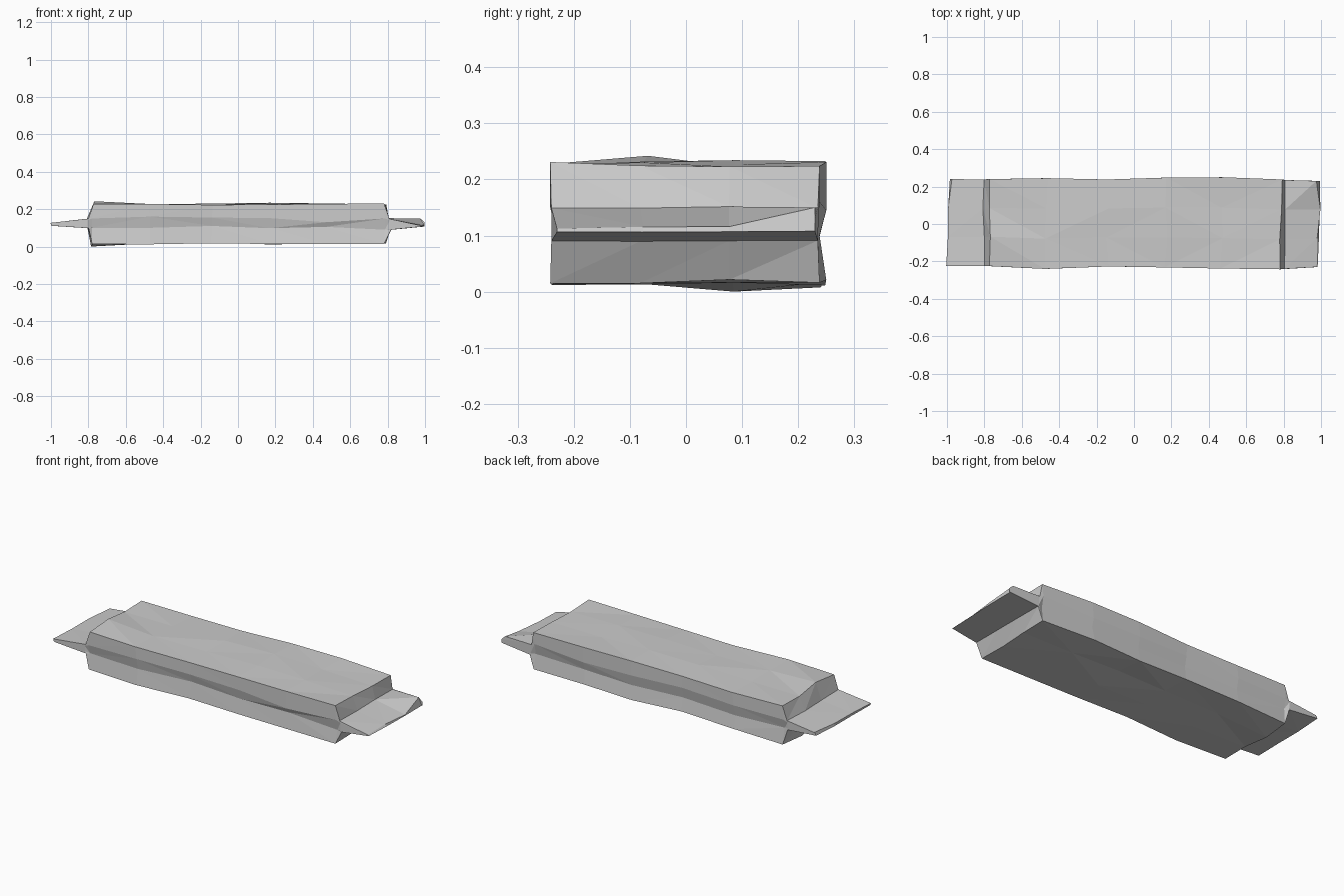
import bpy, bmesh, random
from mathutils import Vector

random.seed(4)
old = bpy.data.objects.get("Cube")
if old:
    bpy.data.objects.remove(old)

foil = bpy.data.materials.new("wrapper_grey")
foil.use_nodes = True
GREY = (0.6, 0.6, 0.6, 1)
foil.diffuse_color = GREY
foil.node_tree.nodes["Principled BSDF"].inputs["Base Color"].default_value = GREY

# Cross-sections along the wrapper:
# x, front y, back y, bottom z, top z, front fold (low, high), back fold (low, high)
STATIONS = [
    (-0.985, -0.225, 0.24, 0.112, 0.128, (0.115, 0.12), (0.116, 0.124)),
    (-0.805, -0.225, 0.238, 0.10, 0.148, (0.11, 0.14), (0.11, 0.14)),
    (-0.78, -0.225, 0.24, 0.014, 0.222, (0.10, 0.15), (0.10, 0.15)),
    (-0.47, -0.24, 0.245, 0.016, 0.226, (0.10, 0.16), (0.09, 0.15)),
    (-0.14, -0.227, 0.238, 0.018, 0.228, (0.11, 0.155), (0.10, 0.16)),
    (0.17, -0.232, 0.248, 0.018, 0.228, (0.098, 0.152), (0.09, 0.15)),
    (0.47, -0.238, 0.25, 0.021, 0.232, (0.105, 0.13), (0.10, 0.145)),
    (0.785, -0.242, 0.238, 0.016, 0.224, (0.09, 0.15), (0.10, 0.16)),
    (0.812, -0.24, 0.235, 0.09, 0.15, (0.095, 0.14), (0.10, 0.15)),
    (0.98, -0.23, 0.23, 0.106, 0.114, (0.108, 0.112), (0.108, 0.13)),
]
COLUMNS = 4


def jitter(amount):
    return random.uniform(-amount, amount)


def section(index):
    """One closed ring: top row, back folds, bottom row, front folds."""
    x, front, back, low, high, front_fold, back_fold = STATIONS[index]
    body = 2 <= index <= 7
    wobble = 0.007 if body else 0.002
    inset = 0.012 if body else 0.0
    ys = [front + (back - front) * i / (COLUMNS - 1) for i in range(COLUMNS)]
    top = [Vector((x + jitter(0.008), y, high + jitter(wobble))) for y in ys]
    bottom = [Vector((x + jitter(0.008), y, low + jitter(wobble))) for y in ys]
    back_side = [Vector((x, back, back_fold[1])), Vector((x, back - inset, back_fold[0]))]
    front_side = [Vector((x, front + inset, front_fold[0])), Vector((x, front, front_fold[1]))]
    if index == 0:                       # skewed left end
        for p in top + bottom + back_side + front_side:
            p.x -= 0.02 * (back - p.y) / (back - front) - 0.005
    if index == 2:                       # crumpled bumps at the left shoulder
        top[1] = Vector((x + 0.012, -0.068, 0.242))
        bottom[2].z = 0.0
    if index == len(STATIONS) - 1:       # skewed right end with a curled corner
        for p in top + bottom + back_side + front_side:
            p.x += 0.02 * (p.y - front) / (back - front) - 0.003
        top[3].z, top[3].x = 0.15, 0.975
    return top + back_side + bottom[::-1] + front_side


# Wrapper skin lofted through the cross-sections, with crumpled triangular facets
bm = bmesh.new()
rings = [[bm.verts.new(p) for p in section(i)] for i in range(len(STATIONS))]
count = len(rings[0])
for a, b in zip(rings, rings[1:]):
    for i in range(count):
        j = (i + 1) % count
        if random.random() < 0.5:
            bm.faces.new((a[i], b[i], b[j]))
            bm.faces.new((a[i], b[j], a[j]))
        else:
            bm.faces.new((a[i], b[i], a[j]))
            bm.faces.new((b[i], b[j], a[j]))

# Thin sealed edges at both ends
for ring in (rings[0], rings[-1]):
    top, bottom = ring[:COLUMNS], ring[COLUMNS + 2:2 * COLUMNS + 2][::-1]
    for i in range(COLUMNS - 1):
        bm.faces.new((top[i], top[i + 1], bottom[i + 1], bottom[i]))
    bm.faces.new((top[-1], ring[COLUMNS], ring[COLUMNS + 1], bottom[-1]))
    bm.faces.new((top[0], bottom[0], ring[-2], ring[-1]))

bmesh.ops.recalc_face_normals(bm, faces=bm.faces[:])
mesh = bpy.data.meshes.new("bar_wrapper")
bm.to_mesh(mesh)
bm.free()
mesh.materials.append(foil)
wrapper = bpy.data.objects.new("bar_wrapper", mesh)
bpy.context.collection.objects.link(wrapper)
